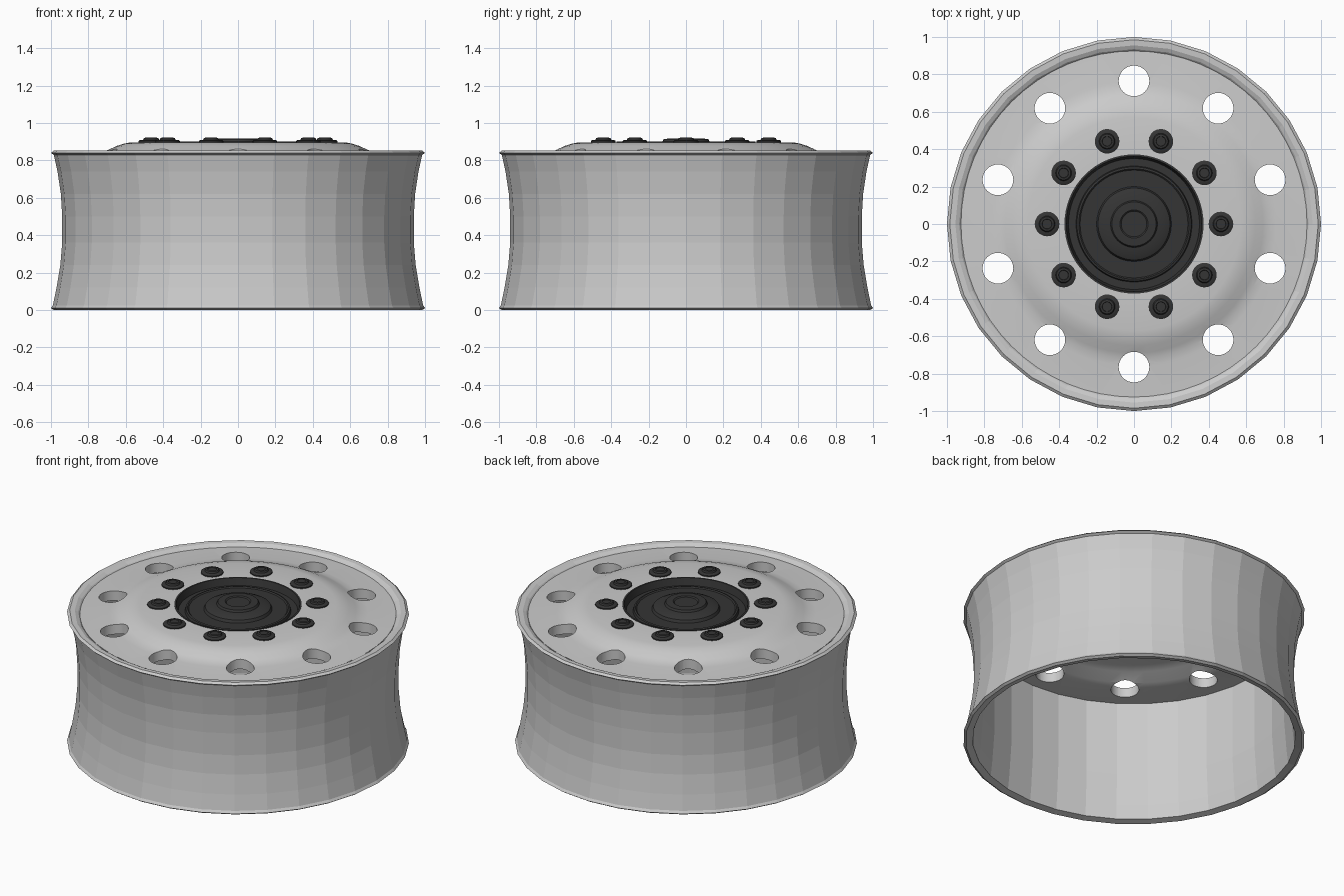
import bpy
import bmesh
from math import cos, sin, pi, radians

cube = bpy.data.objects.get("Cube")
if cube:
    bpy.data.objects.remove(cube, do_unlink=True)


def material(name, value):
    mat = bpy.data.materials.new(name)
    mat.use_nodes = True
    colour = (value, value, value, 1)
    mat.diffuse_color = colour
    mat.node_tree.nodes["Principled BSDF"].inputs["Base Color"].default_value = colour
    return mat


def lathe(name, profile, sides, closed=True, mat=None, smooth=True):
    """Turn an (r, z) profile about the z axis; r = 0 gives a pole."""
    bm = bmesh.new()
    rings = []
    for r, z in profile:
        if r == 0:
            rings.append([bm.verts.new((0, 0, z))] * sides)
        else:
            rings.append([bm.verts.new((r * cos(2 * pi * i / sides),
                                        r * sin(2 * pi * i / sides), z))
                          for i in range(sides)])
    pairs = list(zip(rings, rings[1:]))
    if closed:
        pairs.append((rings[-1], rings[0]))
    for a, b in pairs:
        for i in range(sides):
            j = (i + 1) % sides
            corners = list(dict.fromkeys((a[i], a[j], b[j], b[i])))
            bm.faces.new(corners)
    bmesh.ops.recalc_face_normals(bm, faces=bm.faces)
    mesh = bpy.data.meshes.new(name)
    bm.to_mesh(mesh)
    bm.free()
    obj = bpy.data.objects.new(name, mesh)
    bpy.context.collection.objects.link(obj)
    if mat:
        mesh.materials.append(mat)
    if smooth:
        smooth_shade(obj)
    return obj


def activate(obj):
    bpy.ops.object.select_all(action='DESELECT')
    obj.select_set(True)
    bpy.context.view_layer.objects.active = obj


def smooth_shade(obj):
    activate(obj)
    bpy.ops.object.shade_smooth_by_angle(angle=radians(35))


dark = material("dark_metal", 0.035)

# Faceted barrel with a waisted outside and flanged lips
lathe("rim_barrel", [
    (0.985, 0), (1.0, 0.01), (0.99, 0.025), (0.97, 0.12), (0.95, 0.24),
    (0.94, 0.36), (0.94, 0.5), (0.947, 0.62), (0.965, 0.74), (0.985, 0.83),
    (1.0, 0.84), (0.985, 0.852), (0.955, 0.85), (0.935, 0.84), (0.92, 0.825),
    (0.92, 0.5), (0.92, 0.3), (0.935, 0.1), (0.945, 0.01)], 32, smooth=False)

# Dished disc with a raised centre
disc = lathe("wheel_disc", [
    (0.925, 0.835), (0.76, 0.842), (0.72, 0.847), (0.69, 0.858), (0.65, 0.877),
    (0.61, 0.89), (0.57, 0.897), (0.365, 0.897), (0.365, 0.84), (0.57, 0.84),
    (0.63, 0.825), (0.70, 0.79), (0.75, 0.78), (0.925, 0.775)], 64, smooth=False)

# Ten round hand holes cut through the disc
bm = bmesh.new()
for i in range(10):
    a = radians(18 + 36 * i)
    ret = bmesh.ops.create_cone(bm, cap_ends=True, segments=32,
                                radius1=0.082, radius2=0.082, depth=0.4)
    bmesh.ops.translate(bm, verts=ret["verts"],
                        vec=(0.765 * cos(a), 0.765 * sin(a), 0.8))
mesh = bpy.data.meshes.new("hole_cutter")
bm.to_mesh(mesh)
bm.free()
cutter = bpy.data.objects.new("hole_cutter", mesh)
cutter.hide_render = True
bpy.context.collection.objects.link(cutter)
cut = disc.modifiers.new("holes", 'BOOLEAN')
cut.operation = 'DIFFERENCE'
cut.solver = 'EXACT'
cut.object = cutter
activate(disc)
bpy.ops.object.modifier_apply(modifier=cut.name)
bpy.data.objects.remove(cutter, do_unlink=True)
smooth_shade(disc)

# Recessed hub with a stepped centre cap
lathe("hub", [
    (0, 0.825), (0.372, 0.825), (0.372, 0.9), (0.362, 0.9), (0.35, 0.855),
    (0.31, 0.855), (0.305, 0.872), (0.295, 0.875), (0.288, 0.868),
    (0.2, 0.868), (0.192, 0.885), (0.165, 0.897), (0.125, 0.902),
    (0.118, 0.915), (0.075, 0.917), (0.068, 0.911), (0, 0.911)],
    64, closed=False, mat=dark)

# Flanged wheel nuts with stud ends
nut_profile = [(0, 0.89), (0.066, 0.89), (0.066, 0.904), (0.06, 0.908),
               (0.043, 0.91), (0.038, 0.92), (0.027, 0.922),
               (0.025, 0.917), (0, 0.917)]
first = lathe("wheel_nut", nut_profile, 20, closed=False, mat=dark)
for i in range(10):
    a = radians(36 * i)
    nut = first if i == 0 else first.copy()
    if i:
        bpy.context.collection.objects.link(nut)
    nut.location = (0.465 * cos(a), 0.465 * sin(a), 0)
